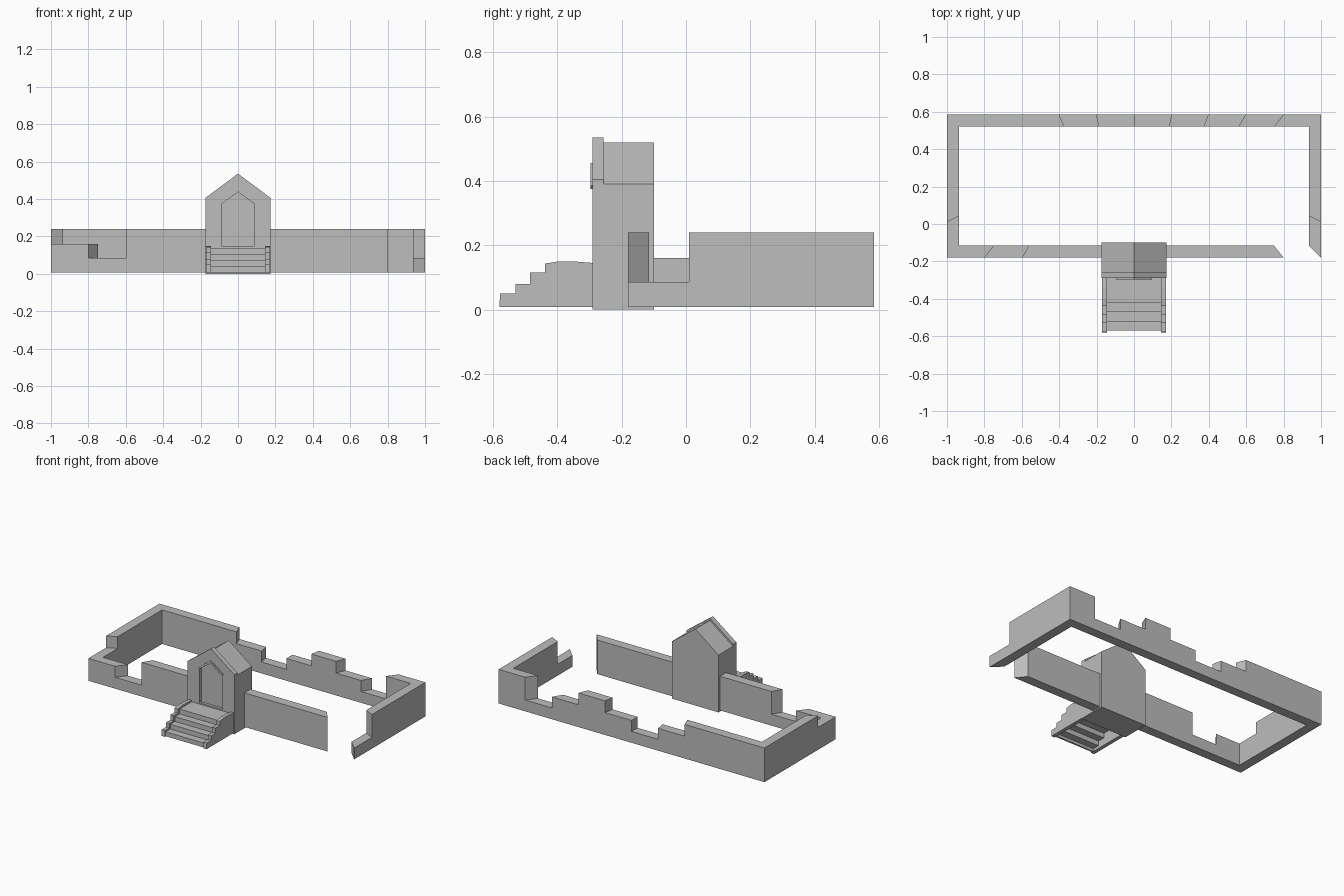
import bpy
import bmesh

if "Cube" in bpy.data.objects:
    bpy.data.objects.remove(bpy.data.objects["Cube"])

stone = bpy.data.materials.new("grey_stone")
stone.use_nodes = True
stone.diffuse_color = (0.51, 0.51, 0.51, 1)
stone.node_tree.nodes["Principled BSDF"].inputs["Base Color"].default_value = (0.51, 0.51, 0.51, 1)


def finish(name, bm):
    bmesh.ops.remove_doubles(bm, verts=bm.verts, dist=0.0001)
    bmesh.ops.recalc_face_normals(bm, faces=bm.faces)
    mesh = bpy.data.meshes.new(name)
    bm.to_mesh(mesh)
    bm.free()
    mesh.materials.append(stone)
    obj = bpy.data.objects.new(name, mesh)
    bpy.context.collection.objects.link(obj)
    return obj


def loft(name, loops):
    """Skin matching closed loops in order and cap both ends."""
    bm = bmesh.new()
    rings = [[bm.verts.new(p) for p in loop] for loop in loops]
    for a, b in zip(rings, rings[1:]):
        for i in range(len(a)):
            j = (i + 1) % len(a)
            bm.faces.new((a[i], a[j], b[j], b[i]))
    bm.faces.new(rings[0])
    bm.faces.new(rings[-1])
    return finish(name, bm)


def gable(half, base, eave, apex, y):
    return [(-half, y, base), (half, y, base), (half, y, eave), (0, y, apex), (-half, y, eave)]


def along_x(profile, x0, x1):
    return [[(x, y, z) for y, z in profile] for x in (x0, x1)]


# Ruined enclosure wall: outer path with the height of the stretch that follows
LOW, MID, FULL, FOOT = 0.085, 0.16, 0.24, 0.008
path = [(1, -0.18, LOW), (1, 0.01, FULL), (1, 0.585, FULL), (0.8, 0.585, LOW),
        (0.6, 0.585, MID), (0.4, 0.585, FULL), (0.2, 0.585, MID), (0, 0.585, LOW),
        (-0.2, 0.585, MID), (-0.4, 0.585, FULL), (-1, 0.585, FULL), (-1, 0.01, MID),
        (-1, -0.18, MID), (-0.8, -0.18, LOW), (-0.6, -0.18, FULL), (0.8, -0.18, 0)]


def inner(x, y):
    return x * 0.935, 0.203 + (y - 0.203) * 0.83


bm = bmesh.new()


def quad(*points):
    bm.faces.new([bm.verts.new(p) for p in points])


before = FOOT
for i, (x, y, h) in enumerate(path):
    h = max(h, FOOT)
    u, v = inner(x, y)
    # step or end face where the height changes
    if h != before:
        quad((x, y, before), (u, v, before), (u, v, h), (x, y, h))
    before = h
    if i + 1 < len(path):
        p, q, _ = path[i + 1]
        r, s = inner(p, q)
        quad((x, y, h), (p, q, h), (r, s, h), (u, v, h))
        quad((x, y, FOOT), (p, q, FOOT), (r, s, FOOT), (u, v, FOOT))
        quad((x, y, FOOT), (p, q, FOOT), (p, q, h), (x, y, h))
        quad((u, v, FOOT), (r, s, FOOT), (r, s, h), (u, v, h))
finish("enclosure_wall", bm)

# Gabled house: lower rear body and taller front with recessed doorway
loft("house_body", [gable(0.175, 0, 0.39, 0.52, y) for y in (-0.256, -0.10)])
loft("house_front", [gable(0.175, 0, 0.405, 0.535, -0.256),
                     gable(0.175, 0, 0.405, 0.535, -0.29),
                     gable(0.085, 0.145, 0.375, 0.437, -0.29),
                     gable(0.085, 0.145, 0.375, 0.437, -0.272)])

# Thin pointed hood over the doorway
hood = [(-0.095, 0.385), (0, 0.455), (0.095, 0.385), (0.085, 0.375), (0, 0.437), (-0.085, 0.375)]
loft("door_hood", [[(x, y, z) for x, z in hood] for y in (-0.289, -0.297)])

# Stair flight: a thin folded strip of risers and treads
top = [(-0.57, FOOT)]
for i in range(4):
    y, z = -0.57 + i * 0.05, 0.038 + i * 0.0325
    top += [(y, z), (y + 0.05, z)]
top[-1] = (-0.29, top[-1][1])
under = [(y + 0.012, max(z - 0.012, FOOT)) for y, z in top]
under[-1] = (-0.29, under[-1][1])
loft("stair_flight", along_x(top + under[::-1], -0.147, 0.147))

# Stepped cheek walls beside the stairs
cheek = [(-0.29, FOOT), (-0.58, FOOT), (-0.578, 0.05), (-0.53, 0.05), (-0.53, 0.08),
         (-0.485, 0.08), (-0.485, 0.115), (-0.438, 0.115), (-0.438, 0.143),
         (-0.40, 0.149), (-0.34, 0.149), (-0.29, 0.145)]
for side, x0, x1 in (("right", -0.17, -0.145), ("left", 0.145, 0.17)):
    loft(side + "_stair_cheek", along_x(cheek, x0, x1))
